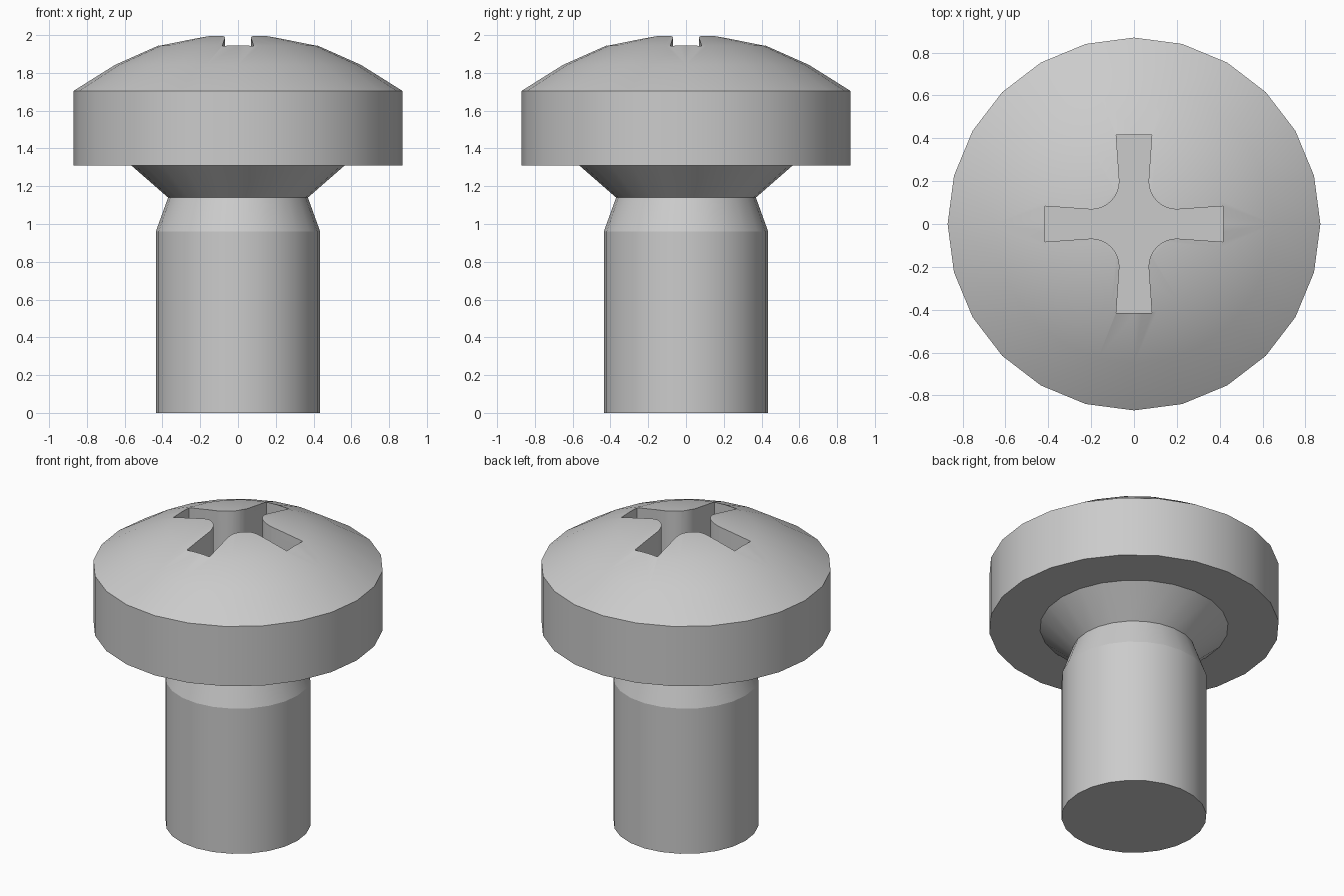
import bpy, bmesh, math
from mathutils import Matrix

if "Cube" in bpy.data.objects:
    bpy.data.objects.remove(bpy.data.objects["Cube"])

SIDES = 24

steel = bpy.data.materials.new("plain grey steel")
steel.diffuse_color = (0.6, 0.6, 0.6, 1)
steel.use_nodes = True
steel.node_tree.nodes["Principled BSDF"].inputs["Base Color"].default_value = steel.diffuse_color


def make_object(name, bm):
    bmesh.ops.recalc_face_normals(bm, faces=bm.faces)
    mesh = bpy.data.meshes.new(name)
    bm.to_mesh(mesh)
    bm.free()
    obj = bpy.data.objects.new(name, mesh)
    bpy.context.collection.objects.link(obj)
    mesh.materials.append(steel)
    return obj


def activate(obj):
    bpy.ops.object.select_all(action='DESELECT')
    obj.select_set(True)
    bpy.context.view_layer.objects.active = obj


# Whole screw as one lathed profile: (radius, height) from bottom to crown
profile = [(0, 0), (0.435, 0), (0.435, 0.96), (0.37, 1.14),   # shank and taper
           (0.565, 1.31), (0.87, 1.31), (0.87, 1.705),        # flare and rim
           (0.65, 1.843), (0.42, 1.945), (0.17, 1.995), (0, 2.0)]  # dome
bm = bmesh.new()
verts = [bm.verts.new((r, 0, z)) for r, z in profile]
edges = [bm.edges.new(pair) for pair in zip(verts, verts[1:])]
bmesh.ops.spin(bm, geom=verts + edges, cent=(0, 0, 0), axis=(0, 0, 1),
               angle=math.tau, steps=SIDES, use_merge=False)
bmesh.ops.remove_doubles(bm, verts=bm.verts, dist=0.0005)
screw = make_object("screw", bm)

# Cross-shaped recess cutter: one arm end and one rounded corner, four times
FLOOR, ARC = 1.62, 10
quarter = [(0.415, -0.083), (0.415, 0.083)]
for i in range(ARC + 1):
    a = math.radians(270 - 90 * i / ARC)
    quarter.append((0.2 + 0.132 * math.cos(a), 0.2 + 0.132 * math.sin(a)))
bm = bmesh.new()
outline = []
for k in range(4):
    turn = Matrix.Rotation(k * math.pi / 2, 3, 'Z')
    outline += [bm.verts.new(turn @ bm_co) for bm_co in
                [Matrix.Translation((x, y, FLOOR)).translation for x, y in quarter]]
floor = bm.faces.new(outline)
top = bmesh.ops.extrude_face_region(bm, geom=[floor])["geom"]
bmesh.ops.translate(bm, vec=(0, 0, 0.6),
                    verts=[v for v in top if isinstance(v, bmesh.types.BMVert)])
cutter = make_object("recess_cutter", bm)
cutter.hide_render = True

# Cut the drive recess into the dome
activate(screw)
cut = screw.modifiers.new("drive_recess", 'BOOLEAN')
cut.operation = 'DIFFERENCE'
cut.solver = 'EXACT'
cut.object = cutter
bpy.ops.object.modifier_apply(modifier=cut.name)
bpy.data.objects.remove(cutter, do_unlink=True)

# Smooth round surfaces, crisp bands and recess edges
bpy.ops.object.shade_smooth_by_angle(angle=math.radians(18))
